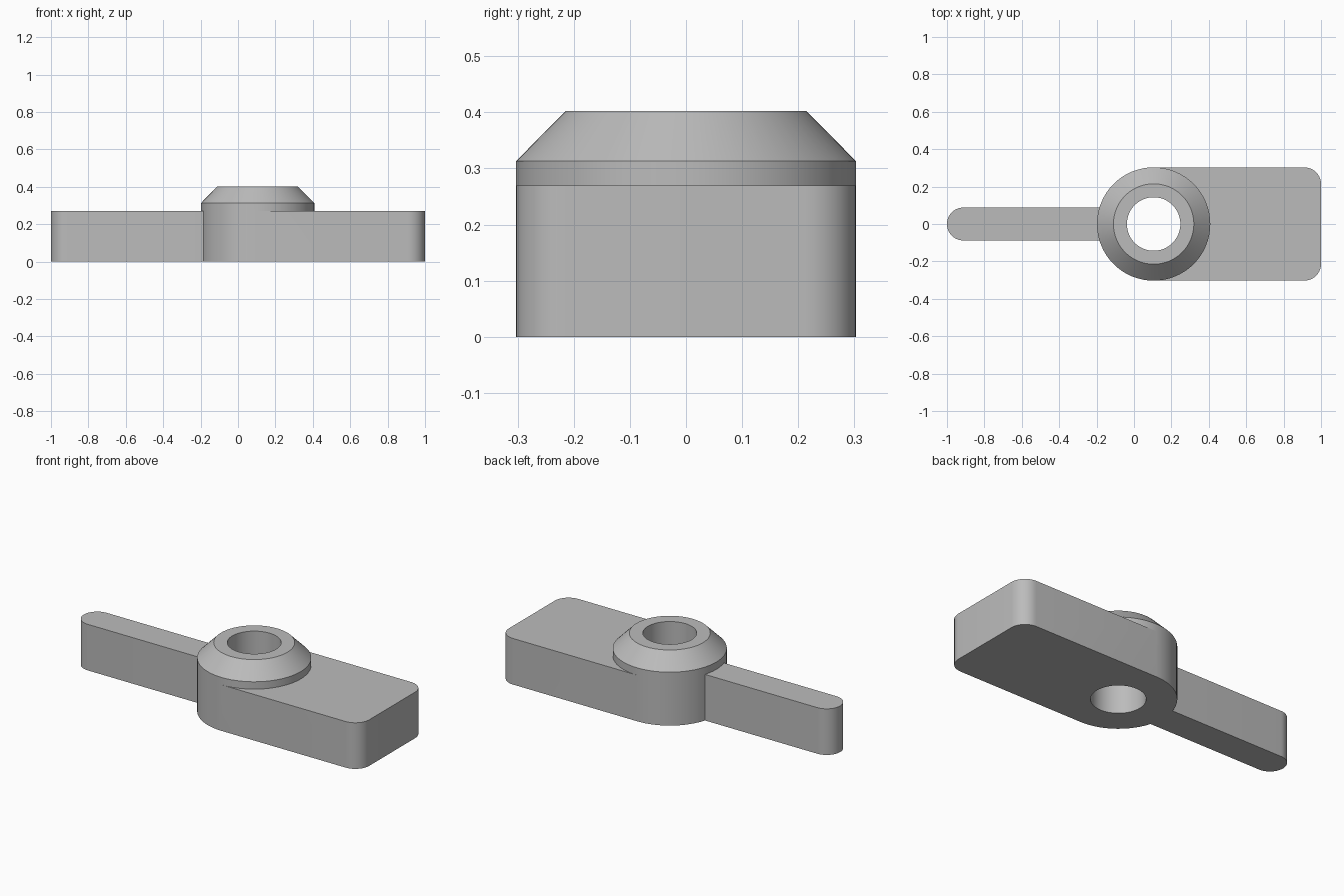
import bpy
import bmesh
from math import sin, cos, pi, radians

cube = bpy.data.objects.get("Cube")
if cube:
    bpy.data.objects.remove(cube, do_unlink=True)

SEG = 64                      # segments around the hub
HUB_X, HUB_R = 0.105, 0.303
BORE_R, RIM_R = 0.143, 0.215
DECK, SHOULDER, TOP = 0.27, 0.313, 0.402
CORNER_R = 0.09
QUARTER, ARM_STEP = SEG // 4, 3
ARM_R = HUB_R * sin(2 * pi * ARM_STEP / SEG)

bm = bmesh.new()


def hub_point(i, r=HUB_R):
    a = 2 * pi * i / SEG
    return (HUB_X + r * cos(a), r * sin(a))


def arc(cx, cy, r, start, end, steps):
    angles = [radians(start + (end - start) * k / steps) for k in range(steps + 1)]
    return [(cx + r * cos(a), cy + r * sin(a)) for a in angles]


def add_slab(outer, hub_side):
    """Extrude a plan outline to deck height, open where it meets the hub."""
    outline = outer + hub_side[1:-1]
    low = [bm.verts.new((x, y, 0)) for x, y in outline]
    high = [bm.verts.new((x, y, DECK)) for x, y in outline]
    bm.faces.new(low[::-1])
    bm.faces.new(high)
    for i in range(len(outer) - 1):
        bm.faces.new((low[i], low[i + 1], high[i + 1], high[i]))


# Hub: revolved ring with a bevelled top and a through bore
profile = [(BORE_R, 0), (HUB_R, 0), (HUB_R, DECK), (HUB_R, SHOULDER),
           (RIM_R, TOP), (BORE_R, TOP)]
rings = [[bm.verts.new((*hub_point(i, r), z)) for i in range(SEG)] for r, z in profile]
for p, ring in enumerate(rings):
    upper = rings[(p + 1) % len(rings)]
    for i in range(SEG):
        j = (i + 1) % SEG
        # Leave the lower wall open where the block and the arm join
        joins_block = i < QUARTER or i >= SEG - QUARTER
        joins_arm = SEG // 2 - ARM_STEP <= i < SEG // 2 + ARM_STEP
        if p == 1 and (joins_block or joins_arm):
            continue
        bm.faces.new((ring[i], ring[j], upper[j], upper[i]))

# Wide block with two rounded corners
edge = HUB_R - CORNER_R
block = [hub_point(-QUARTER)]
block += arc(1 - CORNER_R, -edge, CORNER_R, -90, 0, 10)
block += arc(1 - CORNER_R, edge, CORNER_R, 0, 90, 10)
block.append(hub_point(QUARTER))
add_slab(block, [hub_point(i) for i in range(QUARTER, -QUARTER - 1, -1)])

# Slim arm with a fully rounded tip
half = SEG // 2
arm = [hub_point(half - ARM_STEP)]
arm += arc(-1 + ARM_R, 0, ARM_R, 90, 270, 24)
arm.append(hub_point(half + ARM_STEP))
add_slab(arm, [hub_point(i) for i in range(half + ARM_STEP, half - ARM_STEP - 1, -1)])

bmesh.ops.remove_doubles(bm, verts=bm.verts, dist=0.0005)
bmesh.ops.recalc_face_normals(bm, faces=bm.faces)
mesh = bpy.data.meshes.new("lever_body")
bm.to_mesh(mesh)
bm.free()

# Plain grey finish
grey = bpy.data.materials.new("plain grey")
grey.use_nodes = True
colour = (0.5, 0.5, 0.5, 1)
grey.diffuse_color = colour
grey.node_tree.nodes["Principled BSDF"].inputs["Base Color"].default_value = colour
mesh.materials.append(grey)

lever = bpy.data.objects.new("lever_body", mesh)
bpy.context.collection.objects.link(lever)
bpy.ops.object.select_all(action="DESELECT")
lever.select_set(True)
bpy.context.view_layer.objects.active = lever
bpy.ops.object.shade_smooth_by_angle(angle=radians(30))
